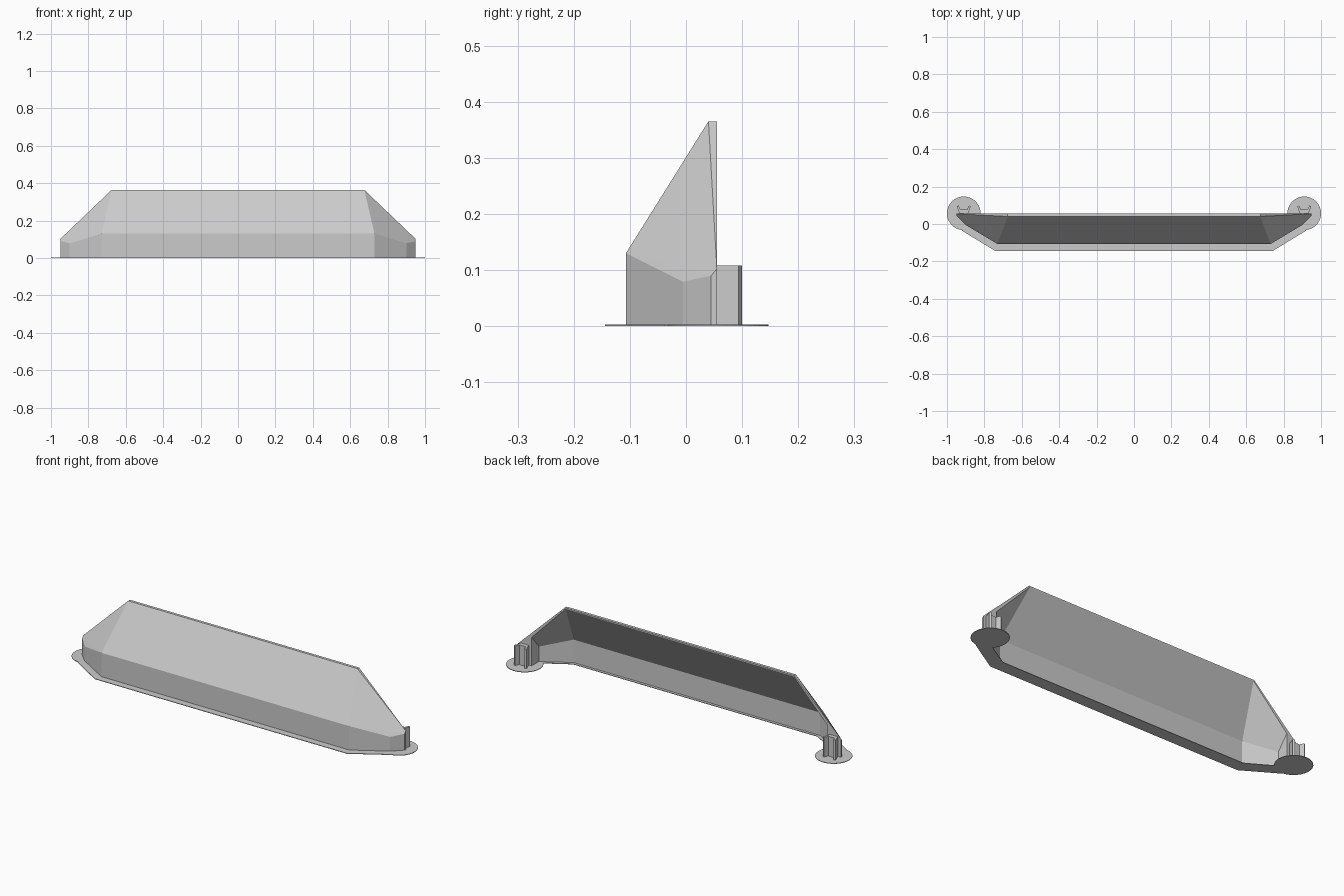
import bpy
import bmesh
from math import cos, sin, tau

cube = bpy.data.objects.get("Cube")
if cube:
    bpy.data.objects.remove(cube, do_unlink=True)

grey = bpy.data.materials.new("light_grey_plastic")
grey.use_nodes = True
grey.diffuse_color = (0.6, 0.6, 0.6, 1)
grey.node_tree.nodes["Principled BSDF"].inputs["Base Color"].default_value = (0.6, 0.6, 0.6, 1)

BACK = 0.055
END_X = 0.91
BRIM = 0.003


def finish(name, bm):
    bmesh.ops.recalc_face_normals(bm, faces=bm.faces)
    mesh = bpy.data.meshes.new(name)
    bm.to_mesh(mesh)
    bm.free()
    mesh.materials.append(grey)
    obj = bpy.data.objects.new(name, mesh)
    bpy.context.collection.objects.link(obj)
    return obj


def mirrored_hull(name, points):
    """Convex solid from the points of its +x half."""
    bm = bmesh.new()
    for x, y, z in points:
        for side in (1, -1):
            bm.verts.new((side * x, y, z))
    bmesh.ops.convex_hull(bm, input=bm.verts)
    bmesh.ops.dissolve_limit(bm, angle_limit=0.02, verts=bm.verts, edges=bm.edges)
    return finish(name, bm)


def prism(name, outline, height):
    bm = bmesh.new()
    base = bm.faces.new([bm.verts.new((x, y, 0)) for x, y in outline])
    top = bmesh.ops.extrude_face_region(bm, geom=[base], use_keep_orig=True)["geom"]
    bmesh.ops.translate(bm, vec=(0, 0, height),
                        verts=[v for v in top if isinstance(v, bmesh.types.BMVert)])
    return finish(name, bm)


# Bumper shell: faceted outer solid, hollowed from the back, with solid ends
outer = [(0.73, -0.107), (0.9, -0.005), (0.95, 0.045), (0.95, BACK)]
rim = [0.13, 0.079, 0.09, 0.102]
shell_points = [(x, y, 0) for x, y in outer] + [(x, y, z) for (x, y), z in zip(outer, rim)]
shell_points += [(0.675, 0.04, 0.365), (0.675, BACK, 0.365)]
shell = mirrored_hull("bumper_shell", shell_points)

inner = [(0.726, -0.092), (0.87, -0.005), (0.87, BACK + 0.001)]
inner_rim = [0.125, 0.083, 0.156]
hollow_points = [(x, y, -0.02) for x, y in inner]
hollow_points += [(x, y, z) for (x, y), z in zip(inner, inner_rim)]
hollow_points.append((0.67, BACK + 0.001, 0.361))
hollow = mirrored_hull("hollow_cutter", hollow_points)
hollow.hide_render = True
hollow.hide_viewport = True

cut = shell.modifiers.new("hollow", "BOOLEAN")
cut.operation = "DIFFERENCE"
cut.solver = "EXACT"
cut.object = hollow

# Thin base strip that follows the wall
front_edge = [(0.742, -0.144), (0.918, -0.037), (0.93, 0.0), (0.89, 0.03)]
back_edge = [(0.86, 0.005), (0.72, -0.078)]
half = front_edge + back_edge
prism("base_strip", half + [(-x, y) for x, y in reversed(half)], BRIM)

# Round foot pads and splayed clips on both ends
clip = [(0.022, BACK - 0.002), (0.037, 0.094), (0.028, 0.1), (0.018, 0.077)]
clip += [(-x, y) for x, y in reversed(clip)]
for side, label in ((1, "left"), (-1, "right")):
    pad = [(side * END_X + 0.09 * cos(tau * i / 40), BACK + 0.002 + 0.09 * sin(tau * i / 40))
           for i in range(40)]
    prism(label + "_foot_pad", pad, BRIM)
    prism(label + "_clip", [(side * END_X + x, y) for x, y in clip], 0.108)
